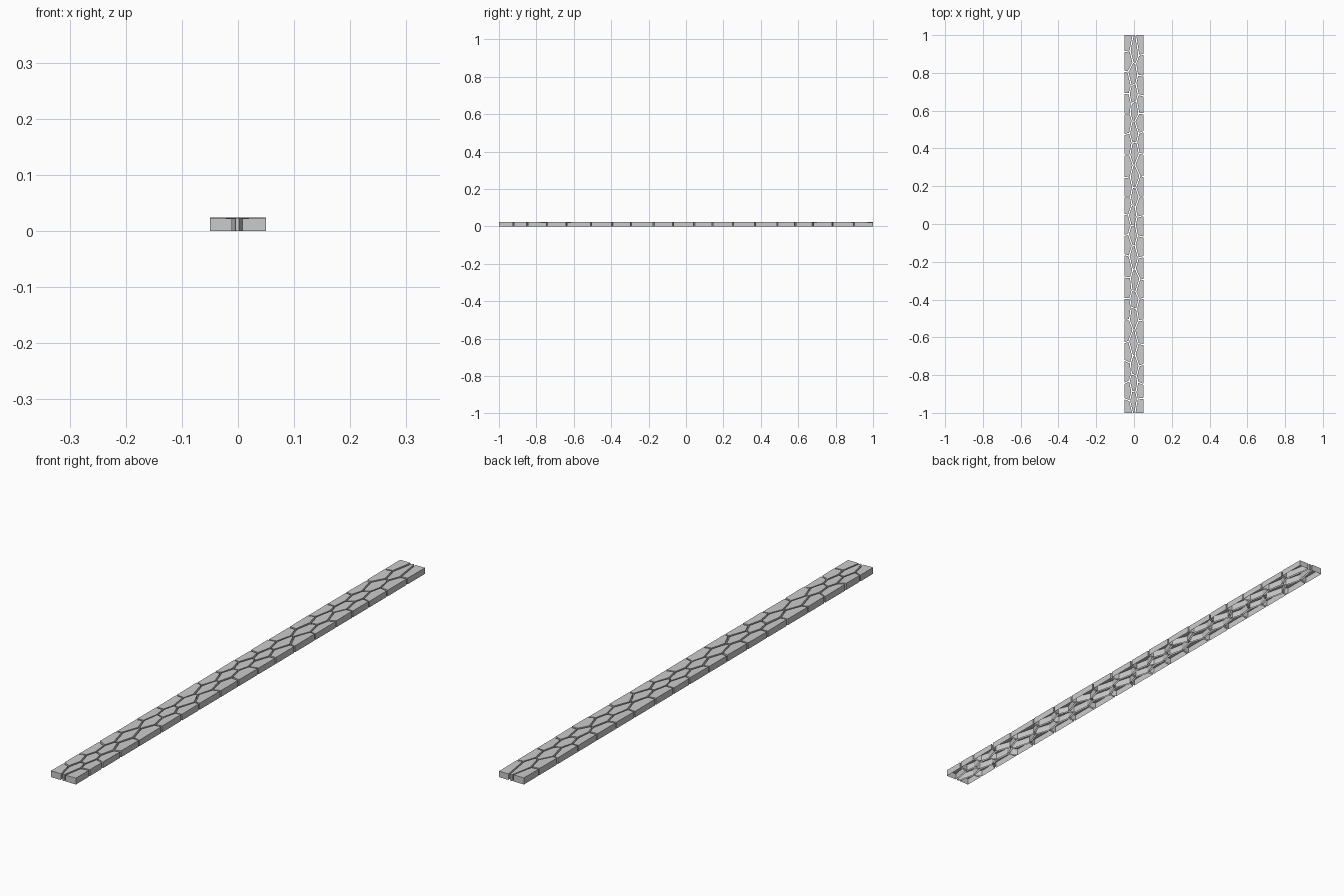
import bpy, bmesh, random
from mathutils import Vector

if "Cube" in bpy.data.objects:
    bpy.data.objects.remove(bpy.data.objects["Cube"])

random.seed(7)
W, L = 0.05, 1.0        # half width, half length
GAP = 0.003             # half joint width
S = 0.4                 # cells are stretched along y

# joint positions along the two long edges
right = [-1, -.93, -.84, -.76, -.64, -.50, -.40, -.29, -.18, -.06, .04, .14,
         .25, .38, .48, .59, .68, .78, .90, 1]
left = [-1, -.95, -.83, -.73, -.63, -.50, -.40, -.28, -.17, -.05, .05, .14,
        .24, .37, .48, .58, .69, .80, .93, 1]


def mids(ys):
    return [(a + b) / 2 for a, b in zip(ys, ys[1:])]


def seeds():
    pts = [Vector((0.034 + random.uniform(-.005, .005), y)) for y in mids(right)]
    pts += [Vector((-0.034 + random.uniform(-.005, .005), y)) for y in mids(left)]
    pts += [Vector((random.uniform(-.010, .010), y + random.uniform(-.02, .02)))
            for y in right[1:-1]]
    return pts


def clip(poly, n, d):
    """Keep the part of a polygon where n.p <= d."""
    out = []
    for a, b in zip(poly, poly[1:] + poly[:1]):
        da, db = n.dot(a) - d, n.dot(b) - d
        if da <= 0:
            out.append(a)
        if (da < 0 < db) or (db < 0 < da):
            out.append(a.lerp(b, da / (da - db)))
    return out


def cell(p, pts):
    poly = [Vector(c) for c in ((-W, -L), (W, -L), (W, L), (-W, L))]
    for q in pts:
        if q is p or abs(q.y - p.y) > 0.4:
            continue
        n = Vector((q.x - p.x, (q.y - p.y) * S * S)).normalized()
        poly = clip(poly, n, n.dot((p + q) / 2) - GAP)
        if len(poly) < 3:
            return None
    return poly


# paving stones: open-bottomed shells with gently tilted tops
bm = bmesh.new()
pts = seeds()
for p in pts:
    poly = cell(p, pts)
    if not poly:
        continue
    tx, ty = random.uniform(-.03, .03), random.uniform(-.012, .012)
    h = random.uniform(.0222, .0238)
    low = [bm.verts.new((v.x, v.y, 0)) for v in poly]
    top = [bm.verts.new((v.x, v.y, min(.025, h + tx * (v.x - p.x) + ty * (v.y - p.y))))
           for v in poly]
    k = len(poly)
    for i in range(k):
        j = (i + 1) % k
        bm.faces.new((low[i], low[j], top[j], top[i]))
    bm.faces.new(top)

mesh = bpy.data.meshes.new("paving_stones")
bm.to_mesh(mesh)
bm.free()
bpy.context.collection.objects.link(bpy.data.objects.new("paving_stones", mesh))
